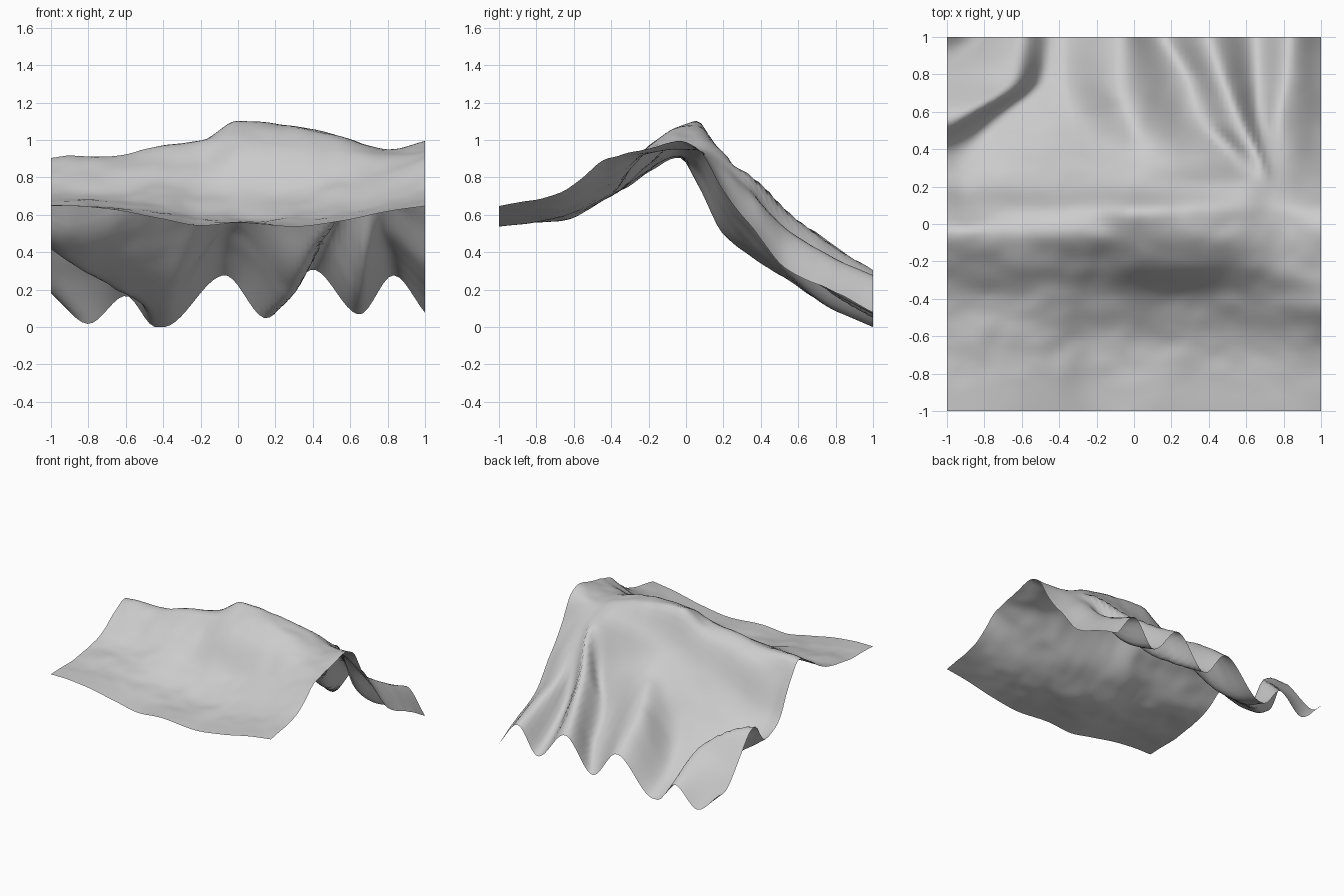
import bpy, bmesh
from mathutils import Vector, noise

if "Cube" in bpy.data.objects:
    bpy.data.objects.remove(bpy.data.objects["Cube"])

N = 72  # grid squares per side


def curve(xs, zs, x):
    """Smooth interpolation through points without overshoot."""
    n = len(xs)
    x = min(max(x, xs[0]), xs[-1])
    d = [(zs[i + 1] - zs[i]) / (xs[i + 1] - xs[i]) for i in range(n - 1)]

    def slope(i):
        if i == 0:
            return d[0]
        if i == n - 1:
            return d[-1]
        a, b = d[i - 1], d[i]
        return 2 * a * b / (a + b) if a * b > 0 else 0.0

    i = 0
    while i < n - 2 and x > xs[i + 1]:
        i += 1
    h = xs[i + 1] - xs[i]
    t = (x - xs[i]) / h
    return ((2*t**3 - 3*t**2 + 1) * zs[i] + (t**3 - 2*t**2 + t) * h * slope(i)
            + (3*t**2 - 2*t**3) * zs[i + 1] + (t**3 - t**2) * h * slope(i + 1))


# Gentle front slope and crest: heights across x for each y
FX = [-1, -0.9, -0.7, -0.4, -0.2, 0, 0.3, 0.55, 0.82, 1]
FRONT = {
    -1.0: [.65, .65, .635, .58, .545, .56, .54, .57, .625, .65],
    -0.7: [.66, .66, .65, .62, .575, .57, .58, .61, .67, .71],
    -0.4: [.71, .71, .71, .73, .70, .71, .72, .76, .84, .91],
    -0.2: [.83, .84, .85, .87, .87, .95, .97, .95, .93, .955],
    -0.04: [.91, .92, .915, .975, 1.0, 1.07, 1.07, 1.02, .95, 1.0],
    0.06: [.80, .77, .85, .94, .99, 1.10, 1.08, 1.02, .95, .96],
    0.2: [.56, .49, .57, .68, .76, .84, .91, .94, .84, .73],
    0.35: [.46, .385, .45, .52, .57, .67, .72, .72, .71, .54],
}


def front_height(x, y):
    ys = list(FRONT)
    return curve(ys, [curve(FX, FRONT[k], x) for k in ys], y)


# Back slope: spur and gully lines (x, z) tracked downhill along y
BACK = {
    0.35: [(-2, .6), (-1.6, .58), (-1.25, .57), (-.87, .38), (-.3, .53), (.08, .70),
           (.52, .62), (.66, .81), (.72, .73), (.8, .71), (1, .54)],
    0.55: [(-1.6, .55), (-1.3, .56), (-.96, .57), (-.73, .25), (-.34, .28), (0, .60),
           (.36, .36), (.56, .62), (.68, .40), (.77, .52), (1, .3)],
    0.78: [(-1.3, .4), (-1.03, .33), (-.64, .37), (-.48, .1), (-.39, .1), (-.07, .45),
           (.28, .18), (.47, .44), (.66, .19), (.81, .38), (1, .2)],
    1.0: [(-1, .19), (-.8, .02), (-.6, .17), (-.44, .003), (-.4, .003), (-.07, .28),
          (.15, .05), (.4, .31), (.65, .07), (.83, .28), (1, .08)],
}
TOP_X = [-2, -1.6, -1.25, -.91, -.3, .08, .55, .7, .75, .82, 1]
ROWS = {y: [(x, front_height(x, y)) for x in TOP_X] for y in (0.06, 0.2)}
ROWS.update(BACK)


def back_height(x, y):
    ys = list(ROWS)
    lines = list(zip(*ROWS.values()))
    px = [curve(ys, [p[0] for p in ln], y) for ln in lines]
    pz = [curve(ys, [p[1] for p in ln], y) for ln in lines]
    return curve(px, pz, x)


def height(x, y):
    # Blend the front and back descriptions just behind the crest
    t = min(max((y - 0.14) / 0.12, 0), 1)
    z = 0
    if t < 1:
        z += (1 - t) * front_height(x, y)
    if t > 0:
        z += t * back_height(x, y)
    rough = noise.noise(Vector((x * 4, y * 6, 3))) + 0.5 * noise.noise(Vector((x * 9, y * 12, 7)))
    return z + 0.012 * rough * min(1, 3 * (1 - abs(y)))


# Open terrain sheet
bm = bmesh.new()
bmesh.ops.create_grid(bm, x_segments=N, y_segments=N, size=1)
for v in bm.verts:
    v.co.z = height(v.co.x, v.co.y)
low = min(v.co.z for v in bm.verts)
for v in bm.verts:
    v.co.z -= low
for f in bm.faces:
    f.smooth = True
mesh = bpy.data.meshes.new("mountain_ridge")
bm.to_mesh(mesh)
bm.free()
bpy.context.collection.objects.link(bpy.data.objects.new("mountain_ridge", mesh))
